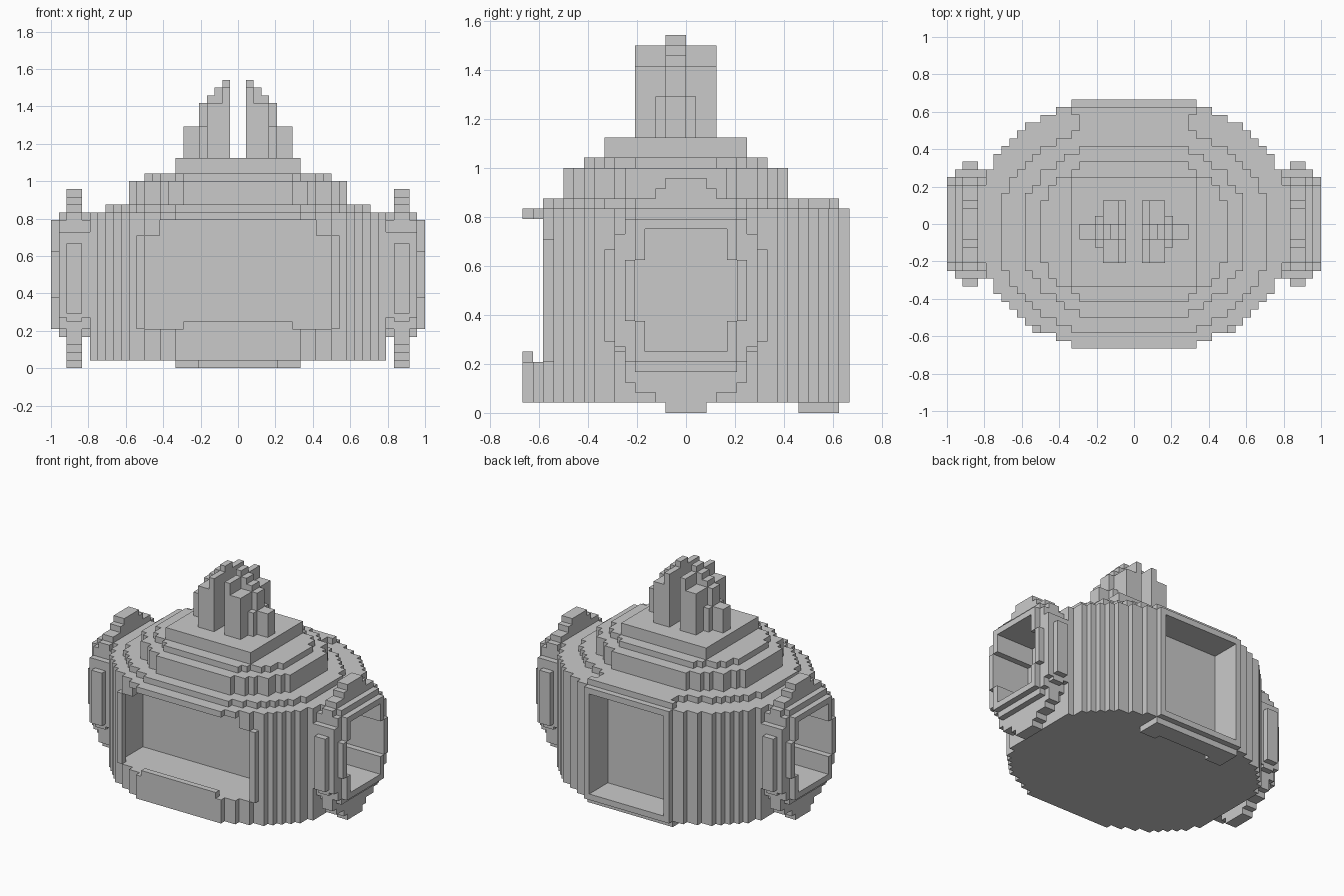
import bpy, bmesh, math

if "Cube" in bpy.data.objects:
    bpy.data.objects.remove(bpy.data.objects["Cube"], do_unlink=True)

UNIT = 1 / 24  # size of one block

grey = bpy.data.materials.new("plain_grey")
grey.use_nodes = True
colour = (0.59, 0.59, 0.59, 1)
grey.diffuse_color = colour
grey.node_tree.nodes["Principled BSDF"].inputs["Base Color"].default_value = colour


def prism(name, loop, lo, hi, axis="z", shift=0):
    """Extrude a closed outline along an axis; sizes are in blocks."""
    bm = bmesh.new()

    def place(u, v, t):
        p = (u, v + shift, t) if axis == "z" else (t, u, v + shift)
        return [c * UNIT for c in p]

    face = bm.faces.new([bm.verts.new(place(u, v, lo)) for u, v in loop])
    new = bmesh.ops.extrude_face_region(bm, geom=[face])["geom"]
    top = [g for g in new if isinstance(g, bmesh.types.BMVert)]
    step = (hi - lo) * UNIT
    bmesh.ops.translate(bm, verts=top, vec=(0, 0, step) if axis == "z" else (step, 0, 0))
    bmesh.ops.recalc_face_normals(bm, faces=bm.faces)
    mesh = bpy.data.meshes.new(name)
    bm.to_mesh(mesh)
    bm.free()
    mesh.materials.append(grey)
    obj = bpy.data.objects.new(name, mesh)
    bpy.context.scene.collection.objects.link(obj)
    return obj


def box(name, x, y, z):
    return prism(name, [(x[0], y[0]), (x[1], y[0]), (x[1], y[1]), (x[0], y[1])], *z)


def stepped(steps):
    """Symmetric staircase outline from (half width, half depth) pairs."""
    quad = []
    for i, (w, d) in enumerate(steps):
        quad.append((w, d))
        if i + 1 < len(steps):
            quad.append((w, steps[i + 1][1]))
    back = quad[::-1]
    return (quad + [(x, -y) for x, y in back]
            + [(-x, -y) for x, y in quad] + [(-x, y) for x, y in back])


def oval(a, b):
    """Staircase version of an ellipse."""
    steps = []
    for d in range(b, 0, -1):
        w = int((a + 0.9) * math.sqrt(1 - ((d - 0.5) / (b + 0.9)) ** 2) + 0.5)
        w = min(w, a)
        if not steps or w > steps[-1][0]:
            steps.append((w, d))
    return stepped(steps)


def cut(targets, cutter):
    """Subtract a cutter from each target, then discard the cutter."""
    cutter.hide_render = True
    for obj in targets:
        mod = obj.modifiers.new("recess", "BOOLEAN")
        mod.operation = "DIFFERENCE"
        mod.solver = "EXACT"
        mod.object = cutter
        graph = bpy.context.evaluated_depsgraph_get()
        mesh = bpy.data.meshes.new_from_object(obj.evaluated_get(graph))
        obj.modifiers.clear()
        obj.data = mesh
    bpy.data.objects.remove(cutter, do_unlink=True)


# Main oval drum
body = prism("body", stepped([(8, 16), (10, 15), (12, 14), (14, 13), (15, 12),
                              (16, 11), (17, 10), (18, 9), (19, 7)]), 1, 20)

# Wide front window and narrower back window
cut([body], box("front_cutter", (-13, 13), (-17, -7), (5, 17)))
cut([body], box("front_top_cutter", (-10, 10), (-17, -7), (16, 19)))
cut([body], box("back_cutter", (-7, 7), (11, 17), (2, 19)))
box("front_sill", (-7, 7), (-16, -15), (5, 6))
box("back_foot", (-8, 8), (12, 15), (0, 1))
box("back_lintel", (-8, 8), (14, 15), (20, 21))
box("back_lintel_neck", (-7, 7), (11, 14), (20, 21))
for label, s in (("left", 1), ("right", -1)):
    box(label + "_window_post", (12 * s, 13 * s), (-14, -13), (5, 17))
    box(label + "_foot_corner", (5 * s, 8 * s), (11, 12), (0, 1))

# Stepped roof
for name, a, b, lo, hi in (("roof_lower", 17, 13, 20, 21),
                           ("roof_middle", 14, 11, 21, 24),
                           ("roof_upper", 12, 9, 24, 25)):
    prism(name, oval(a, b), lo, hi, shift=-1)
box("roof_cap", (-8, 8), (-8, 6), (25, 27))

# Side pods, each a hollow tube with a flange disc
for label, s in (("left", 1), ("right", -1)):
    tube = prism(label + "_pod_tube", stepped([(5, 8), (6, 7), (7, 5.5)]),
                 18 * s, 23 * s, "x", 12)
    rim = prism(label + "_pod_rim", stepped([(5, 7), (6, 3)]), 23 * s, 24 * s, "x", 12)
    flange = prism(label + "_pod_flange",
                   stepped([(2, 11.5), (3, 10.5), (5, 9.5), (6, 8.5), (7, 5.5), (8, 4.5)]),
                   20 * s, 22 * s, "x", 11.5)
    hole = prism("pod_cutter", stepped([(4, 6), (5, 3)]), 17 * s, 25 * s, "x", 12)
    cut([body, tube, rim, flange], hole)

# Twin spires on the roof, descending outwards
for label, s in (("left", 1), ("right", -1)):
    for part, x0, x1, y0, y1, top in (
            ("main", 1, 2, -5, 3, 36), ("shoulder", 2, 4, -5, 3, 34),
            ("crest", 1, 2, -2, 0, 37), ("crest_step", 2, 3, -2, 0, 36),
            ("crest_end", 3, 4, -2, 0, 35), ("rib", 4, 5, -2, 0, 34),
            ("rib_base", 4, 5, -3, 1, 31), ("buttress", 5, 7, -2, 0, 31)):
        box(label + "_spire_" + part, (x0 * s, x1 * s), (y0, y1), (27, top))
